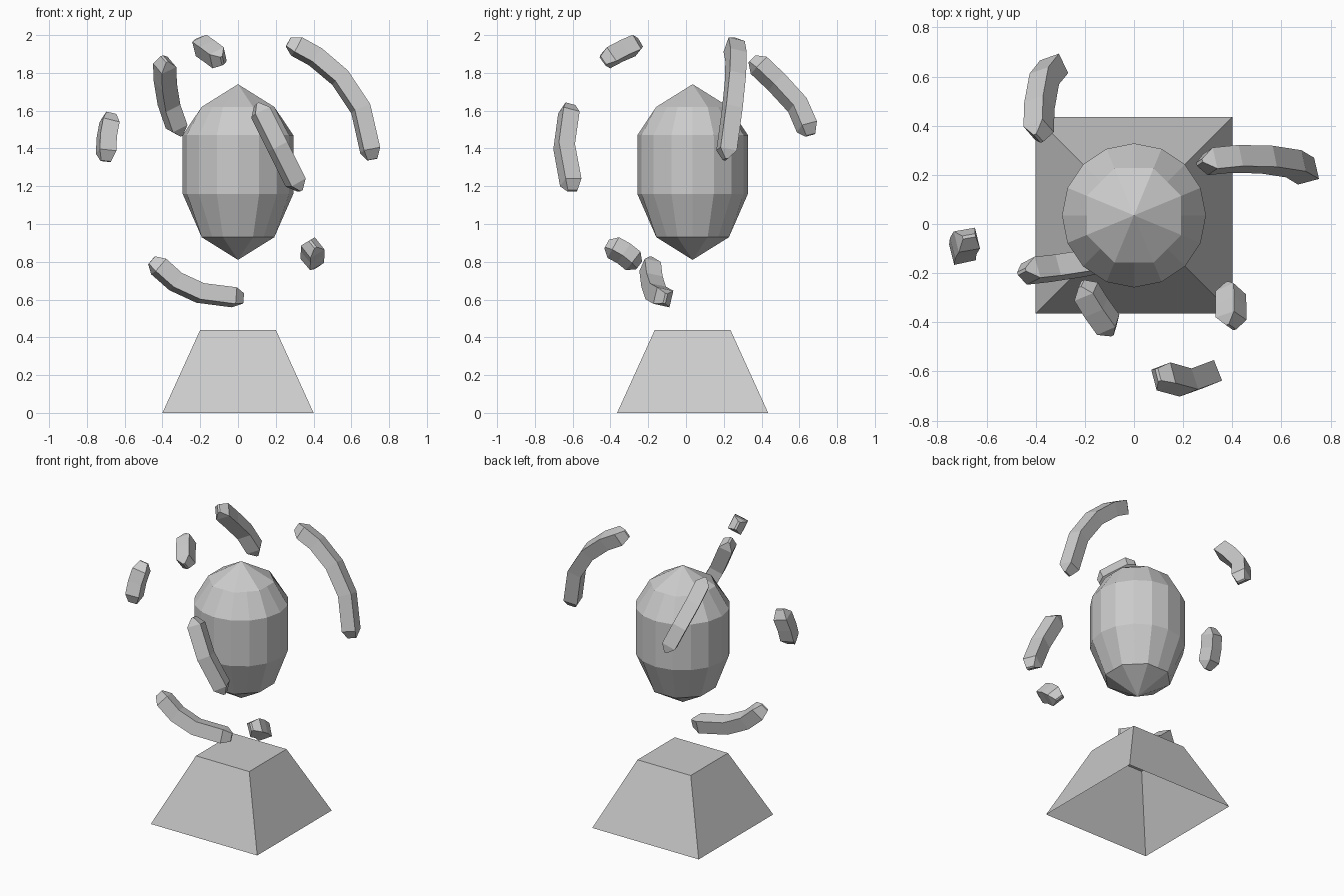
import bpy, bmesh, math
from mathutils import Vector

if "Cube" in bpy.data.objects:
    bpy.data.objects.remove(bpy.data.objects["Cube"])

CY = 0.035                          # shared centre line of base and core
CENTRE = Vector((0, CY, 1.3))       # the shards orbit this point


def loft(name, rings, cap_start=True, cap_end=True):
    """Skin a list of rings; a one-point ring becomes an apex."""
    bm = bmesh.new()
    vr = [[bm.verts.new(p) for p in ring] for ring in rings]
    for a, b in zip(vr, vr[1:]):
        n = max(len(a), len(b))
        for i in range(n):
            j = (i + 1) % n
            if len(a) == 1:
                bm.faces.new((a[0], b[i], b[j]))
            elif len(b) == 1:
                bm.faces.new((a[i], a[j], b[0]))
            else:
                bm.faces.new((a[i], a[j], b[j], b[i]))
    if cap_start and len(vr[0]) > 2:
        bm.faces.new(vr[0][::-1])
    if cap_end and len(vr[-1]) > 2:
        bm.faces.new(vr[-1])
    bmesh.ops.recalc_face_normals(bm, faces=bm.faces)
    me = bpy.data.meshes.new(name)
    bm.to_mesh(me)
    bm.free()
    ob = bpy.data.objects.new(name, me)
    bpy.context.collection.objects.link(ob)
    return ob


def square(h, z):
    return [(x * h, CY + y * h, z) for x, y in ((-1, -1), (1, -1), (1, 1), (-1, 1))]


# Base: truncated pyramid, open underneath
base = loft("base", [square(0.4, 0), square(0.2, 0.44)], cap_start=False)
bm = bmesh.new()
bm.from_mesh(base.data)
top = max(bm.faces, key=lambda f: f.calc_center_median().z)
if top.normal.z < 0:
    bmesh.ops.reverse_faces(bm, faces=bm.faces)
bm.to_mesh(base.data)
bm.free()


def core_ring(r, z, octagon=False):
    if r == 0:
        return [(0, CY, z)]
    pts = []
    for i in range(16):
        a = math.tau * i / 16
        k = r * math.cos(math.pi / 8) if octagon and i % 2 == 0 else r
        pts.append((k * math.cos(a), CY + k * math.sin(a), z))
    return pts


# Core: sixteen-sided egg with eight-sided caps
loft("core", [core_ring(0, 0.81), core_ring(0.208, 0.93, True),
              core_ring(0.293, 1.16), core_ring(0.293, 1.47),
              core_ring(0.208, 1.62, True), core_ring(0, 1.74)])


def shard(name, path, w=0.09, tip=0.05):
    """Square bar along a path, facing the core, with tapered ends."""
    path = [Vector(p) for p in path]
    last = len(path) - 1

    def section(c, t, sn, sb):
        n = c - CENTRE
        n = (n - t * n.dot(t)).normalized()
        b = t.cross(n)
        return [c + n * (u * sn * w / 2) + b * (v * sb * w / 2)
                for u, v in ((-1, -1), (1, -1), (1, 1), (-1, 1))]

    rings = []
    for i, p in enumerate(path):
        t = (path[min(i + 1, last)] - path[max(i - 1, 0)]).normalized()
        if i == 0:
            rings.append(section(p - t * tip, t, 0.6, 0.15))
        rings.append(section(p, t, 1, 1))
        if i == last:
            rings.append(section(p + t * tip, t, 0.6, 0.15))
    return loft(name, rings)


# Floating shards
shard("long_right_shard", [(0.31, 0.255, 1.94), (0.41, 0.265, 1.885), (0.54, 0.262, 1.775),
                           (0.65, 0.245, 1.61), (0.70, 0.215, 1.39)])
shard("front_shard", [(0.12, -0.62, 1.59), (0.21, -0.645, 1.41), (0.305, -0.61, 1.22)])
shard("back_left_shard", [(-0.388, 0.385, 1.84), (-0.385, 0.48, 1.75),
                          (-0.365, 0.59, 1.63), (-0.325, 0.64, 1.515)])
shard("lower_left_shard", [(-0.42, -0.19, 0.775), (-0.33, -0.18, 0.695),
                           (-0.20, -0.16, 0.635), (-0.02, -0.12, 0.612)])
shard("upper_front_shard", [(-0.195, -0.275, 1.945), (-0.155, -0.34, 1.917),
                            (-0.105, -0.41, 1.88)], tip=0.04)
shard("left_shard", [(-0.68, -0.065, 1.54), (-0.695, -0.09, 1.46), (-0.698, -0.115, 1.38)])
shard("lower_right_shard", [(0.395, -0.385, 0.875), (0.395, -0.33, 0.845),
                            (0.393, -0.28, 0.805)], tip=0.04)
